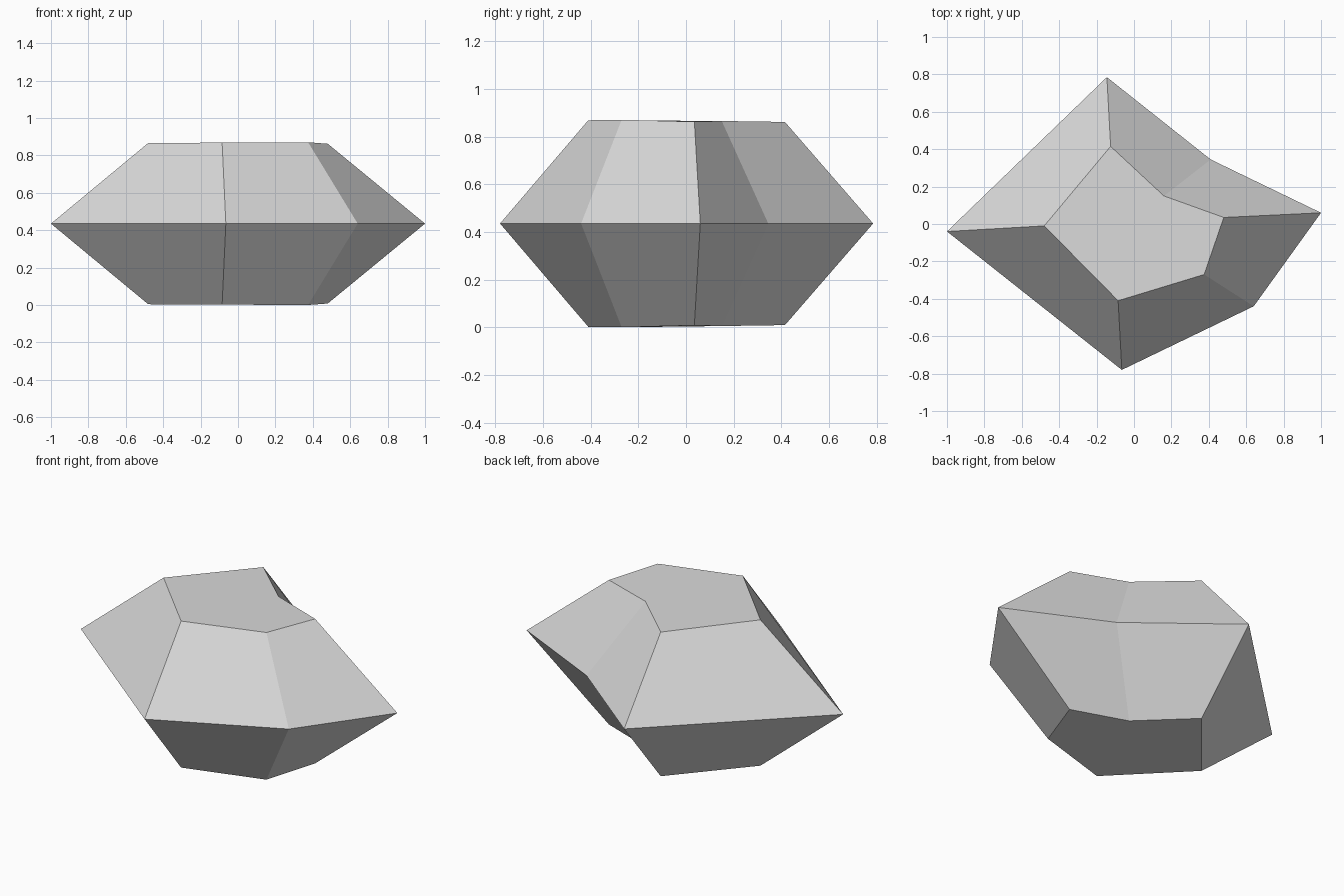
import bpy, bmesh

if "Cube" in bpy.data.objects:
    bpy.data.objects.remove(bpy.data.objects["Cube"])

# One flat grey for the whole stone
grey = bpy.data.materials.new("plain grey")
grey.diffuse_color = (0.7, 0.7, 0.7, 1)
grey.use_nodes = True
grey.node_tree.nodes["Principled BSDF"].inputs["Base Color"].default_value = grey.diffuse_color

MID = 0.435  # height of the widest ring

# Widest outline, and the smaller cap outline with its distance from the middle
girdle = [(-1.0, -0.04), (-0.065, -0.78), (0.64, -0.44),
          (1.0, 0.06), (0.41, 0.345), (-0.145, 0.785)]
cap = [(-0.48, -0.01, 0.431), (-0.085, -0.41, 0.433), (0.375, -0.27, 0.435),
       (0.48, 0.035, 0.427), (0.16, 0.15, 0.43), (-0.125, 0.415, 0.426)]

bm = bmesh.new()
middle = [bm.verts.new((x, y, MID)) for x, y in girdle]
n = len(middle)

# Upper and lower halves mirror each other about the widest ring
for side in (1, -1):
    ring = [bm.verts.new((x, y, MID + side * d)) for x, y, d in cap]
    bm.faces.new(ring)
    for i in range(n):
        j = (i + 1) % n
        bm.faces.new((middle[i], middle[j], ring[j], ring[i]))
bmesh.ops.recalc_face_normals(bm, faces=bm.faces)

mesh = bpy.data.meshes.new("faceted_stone")
bm.to_mesh(mesh)
bm.free()
mesh.materials.append(grey)
stone = bpy.data.objects.new("faceted_stone", mesh)
bpy.context.collection.objects.link(stone)
